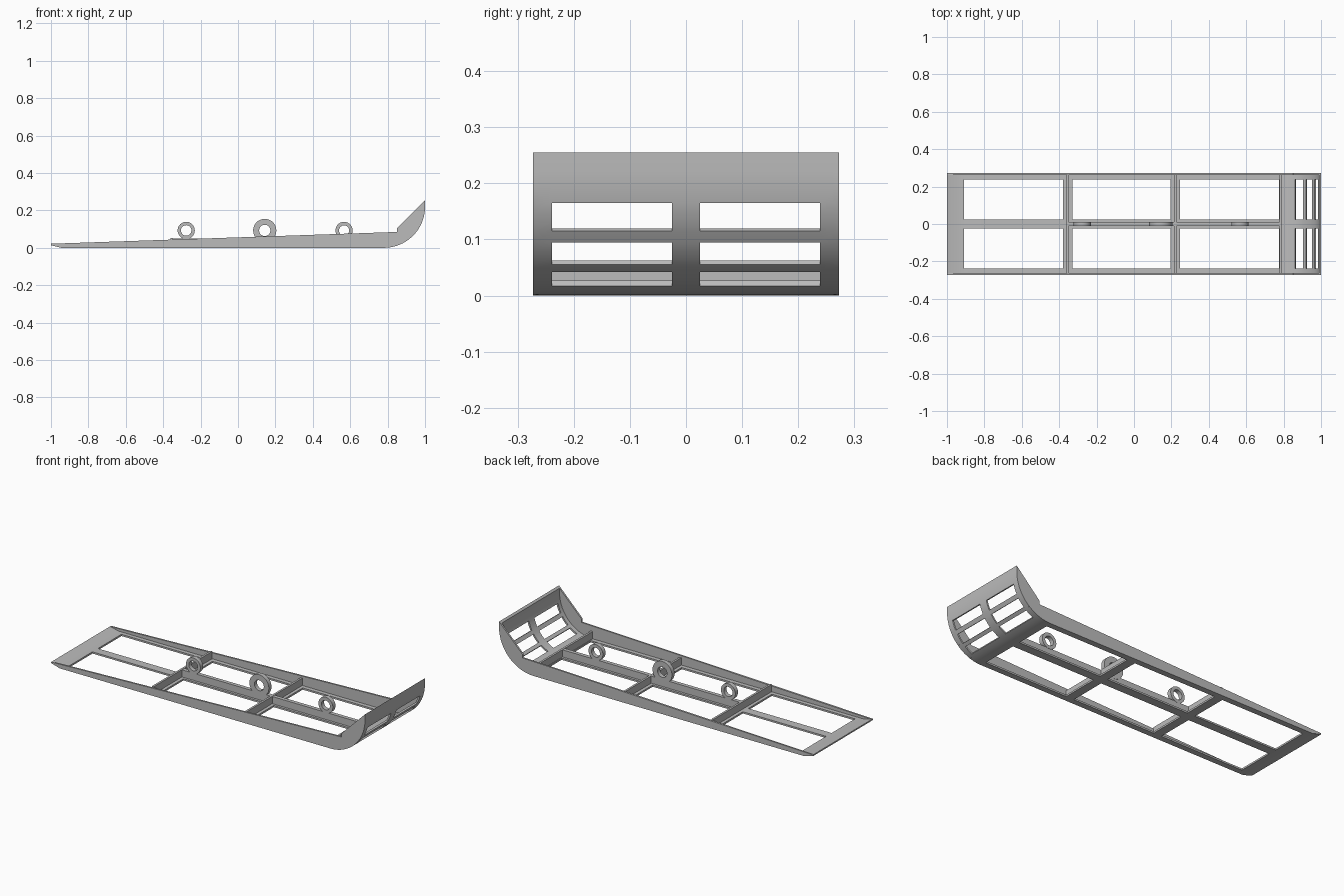
import bpy, bmesh, math
from mathutils import Vector

cube = bpy.data.objects.get("Cube")
if cube:
    bpy.data.objects.remove(cube, do_unlink=True)

grey = bpy.data.materials.new("plain grey")
grey.use_nodes = True
COLOUR = (0.5, 0.5, 0.5, 1)
grey.diffuse_color = COLOUR
grey.node_tree.nodes["Principled BSDF"].inputs["Base Color"].default_value = COLOUR

HALF = 0.273      # half width
WALL = 0.01       # sheet thickness
RIB_TOP = 0.052
NOSE_X, NOSE_R = 0.78, 0.22


def finish(name, bm, smooth=False):
    bmesh.ops.recalc_face_normals(bm, faces=bm.faces)
    mesh = bpy.data.meshes.new(name)
    bm.to_mesh(mesh)
    bm.free()
    mesh.materials.append(grey)
    obj = bpy.data.objects.new(name, mesh)
    bpy.context.collection.objects.link(obj)
    if smooth:
        bpy.ops.object.select_all(action="DESELECT")
        obj.select_set(True)
        bpy.context.view_layer.objects.active = obj
        bpy.ops.object.shade_smooth_by_angle(angle=math.radians(30))
    return obj


def plate(name, outline, y0, y1):
    """Extrude an x-z outline from y0 to y1."""
    bm = bmesh.new()
    face = bm.faces.new([bm.verts.new((x, y0, z)) for x, z in outline])
    new = bmesh.ops.extrude_face_region(bm, geom=[face])["geom"]
    moved = [v for v in new if isinstance(v, bmesh.types.BMVert)]
    bmesh.ops.translate(bm, verts=moved, vec=(0, y1 - y0, 0))
    return finish(name, bm, True)


def box(name, x0, x1, y0, y1, z0, z1):
    return plate(name, [(x0, z0), (x1, z0), (x1, z1), (x0, z1)], y0, y1)


def ring(name, x, z, outer, inner, half=0.012, n=40):
    bm = bmesh.new()
    section = [(inner, -half), (outer, -half), (outer, half), (inner, half)]
    loops = []
    for i in range(n):
        a = math.tau * i / n
        loops.append([bm.verts.new((x + r * math.cos(a), y, z + r * math.sin(a)))
                      for r, y in section])
    for i in range(n):
        p, q = loops[i], loops[(i + 1) % n]
        for k in range(4):
            m = (k + 1) % 4
            bm.faces.new((p[k], p[m], q[m], q[k]))
    return finish(name, bm, True)


def nose(angle, r=NOSE_R):
    a = math.radians(angle)
    return (NOSE_X + r * math.sin(a), NOSE_R - r * math.cos(a))


# Bent floor sheet: stations run tail to nose, each with "opening follows" flag
stations = [((-1, 0.014), False), ((-0.945, 0), False)]
for start, end in ((-0.91, -0.38), (-0.33, 0.195), (0.245, 0.775)):
    stations += [((start, 0), True), ((end, 0), False)]
angles = [(0, False), (8, False), (15, False)]
for start, end in ((22.7, 36), (41.4, 55.3), (61.5, 75.5)):
    step = (end - start) / 3
    angles += [(start + step * i, True) for i in range(3)] + [(end, False)]
angles += [(83, False), (90, False)]
stations += [(nose(a), hole) for a, hole in angles] + [((1, 0.255), False)]

# The inner skin is the outer path shifted along its normal
outer = [Vector(p) for p, _ in stations]
inner = []
for i, p in enumerate(outer):
    d = (outer[min(i + 1, len(outer) - 1)] - outer[max(i - 1, 0)]).normalized()
    inner.append(p + Vector((-d.y, d.x)) * WALL)
inner[0] = Vector((-1, 0.022))
inner[-1] = Vector((1 - WALL, 0.245))

ys = [-0.268, -0.239, -0.025, 0.025, 0.239, 0.268]
bm = bmesh.new()
skins = [[[bm.verts.new((p.x, y, p.y)) for y in ys] for p in path]
         for path in (outer, inner)]


def solid(i, j):
    if not (0 <= i < len(stations) - 1 and 0 <= j < len(ys) - 1):
        return False
    return not (stations[i][1] and j in (1, 3))


for i in range(len(stations) - 1):
    for j in range(len(ys) - 1):
        if not solid(i, j):
            continue
        cell = [(i, j), (i + 1, j), (i + 1, j + 1), (i, j + 1)]
        for skin in skins:
            bm.faces.new([skin[a][b] for a, b in cell])
        # Close the rim wherever the neighbouring cell is open
        for k, (di, dj) in enumerate(((0, -1), (1, 0), (0, 1), (-1, 0))):
            if not solid(i + di, j + dj):
                (a, b), (c, d) = cell[k], cell[(k + 1) % 4]
                bm.faces.new((skins[0][a][b], skins[0][c][d],
                              skins[1][c][d], skins[1][a][b]))
finish("floor_sheet", bm, True)

# Side walls with tapered top and swept nose
wall = [(-1, 0.016), (-0.945, 0)] + [nose(a) for a in range(0, 91, 6)]
wall += [(1, 0.255), (0.85, 0.105), (0.85, 0.085), (-1, 0.022)]
for side, y in (("right", -HALF), ("left", HALF - WALL)):
    plate(side + "_side_wall", wall, y, y + WALL)

# Cross ribs and centre rib
for name, x in (("rear", -0.355), ("middle", 0.22), ("front", 0.785)):
    box(name + "_cross_rib", x - 0.006, x + 0.006, -0.265, 0.265, 0.002, RIB_TOP)
box("centre_rib", -0.35, 0.78, -0.011, 0.011, 0.002, RIB_TOP - 0.001)

# Mounting eyes along the centre rib
for name, x, r, hole in (("rear", -0.277, 0.046, 0.028),
                         ("middle", 0.143, 0.062, 0.03),
                         ("front", 0.567, 0.046, 0.027)):
    ring(name + "_mounting_eye", x, 0.093, r, hole)
